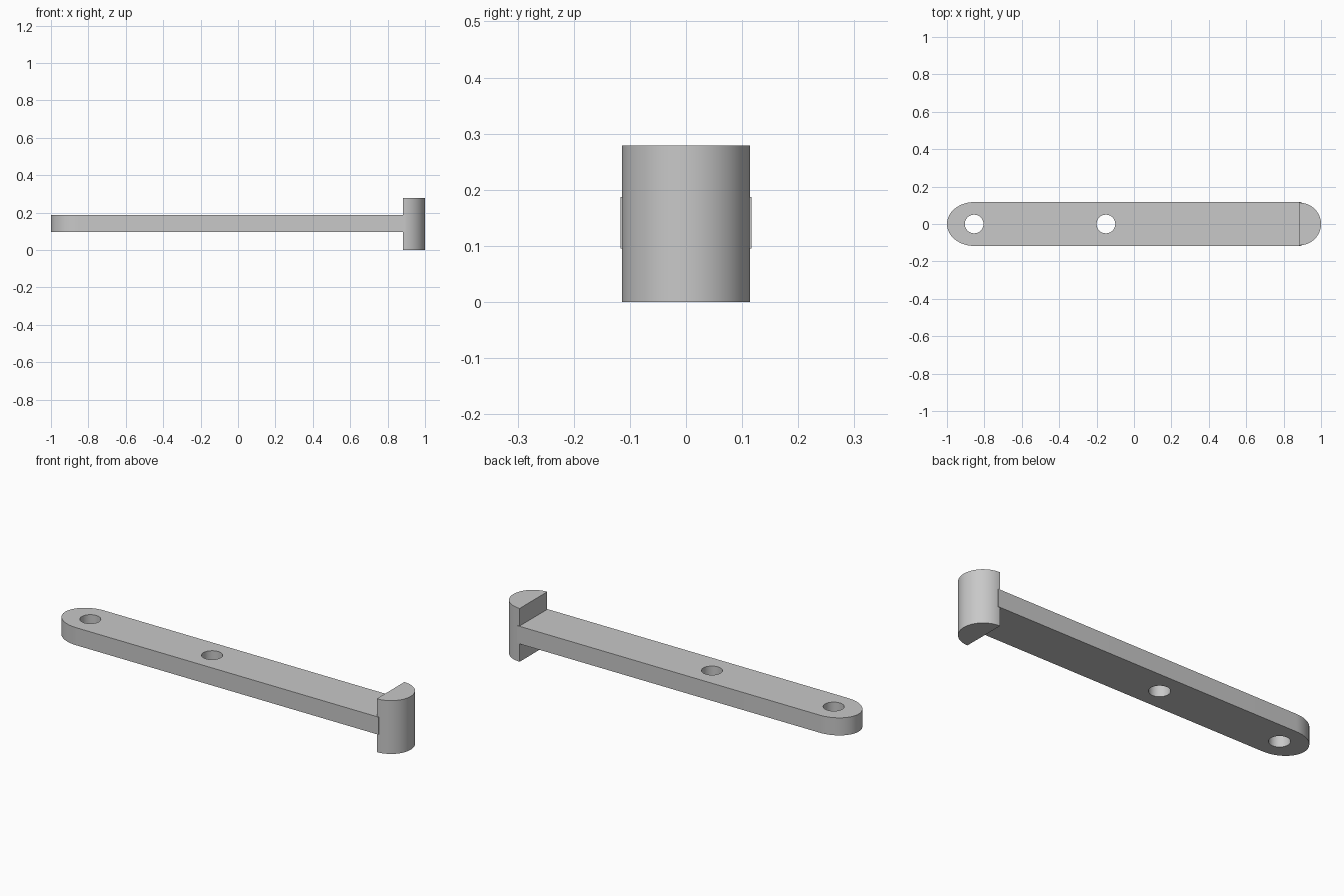
import bpy
import bmesh
from math import cos, sin, pi

cube = bpy.data.objects.get("Cube")
if cube:
    bpy.data.objects.remove(cube, do_unlink=True)

grey = bpy.data.materials.new("plain grey")
grey.use_nodes = True
grey.diffuse_color = (0.58, 0.58, 0.58, 1)
grey.node_tree.nodes["Principled BSDF"].inputs["Base Color"].default_value = grey.diffuse_color


def arc(cx, rx, ry, start, end, steps=32):
    """Points along an elliptical arc centred on the x axis."""
    angles = [start + (end - start) * i / steps for i in range(steps + 1)]
    return [(cx + rx * cos(a), ry * sin(a)) for a in angles]


def prism(name, outline, bottom, top):
    """Extrude a flat outline upwards into a solid."""
    bm = bmesh.new()
    face = bm.faces.new([bm.verts.new((x, y, bottom)) for x, y in outline])
    raised = bmesh.ops.extrude_face_region(bm, geom=[face])["geom"]
    verts = [g for g in raised if isinstance(g, bmesh.types.BMVert)]
    bmesh.ops.translate(bm, verts=verts, vec=(0, 0, top - bottom))
    bmesh.ops.recalc_face_normals(bm, faces=bm.faces)
    mesh = bpy.data.meshes.new(name)
    bm.to_mesh(mesh)
    bm.free()
    mesh.materials.append(grey)
    obj = bpy.data.objects.new(name, mesh)
    bpy.context.collection.objects.link(obj)
    return obj


def activate(obj):
    bpy.ops.object.select_all(action="DESELECT")
    obj.select_set(True)
    bpy.context.view_layer.objects.active = obj


# Flat bar, rounded at the free end and let into the end stop
bar_end, half_width = 0.895, 0.117
bar_outline = arc(-0.855, 0.145, half_width, pi / 2, 3 * pi / 2)
bar_outline += [(bar_end, -half_width), (bar_end, half_width)]
bar = prism("flat_bar", bar_outline, 0.095, 0.187)

# Two pin holes drilled through the bar
for x in (-0.855, -0.15):
    cutter = prism("hole_cutter", arc(x, 0.05, 0.05, 0, 2 * pi)[:-1], 0, 0.28)
    cutter.hide_render = True
    drill = bar.modifiers.new("pin_hole", "BOOLEAN")
    drill.operation = "DIFFERENCE"
    drill.solver = "EXACT"
    drill.object = cutter
    activate(bar)
    bpy.ops.object.modifier_apply(modifier=drill.name)
    bpy.data.objects.remove(cutter, do_unlink=True)

# Upright half-round end stop
stop = prism("half_round_stop", arc(0.883, 0.117, 0.114, -pi / 2, pi / 2), 0, 0.279)

for part in (bar, stop):
    activate(part)
    bpy.ops.object.shade_smooth_by_angle(angle=pi / 6)
